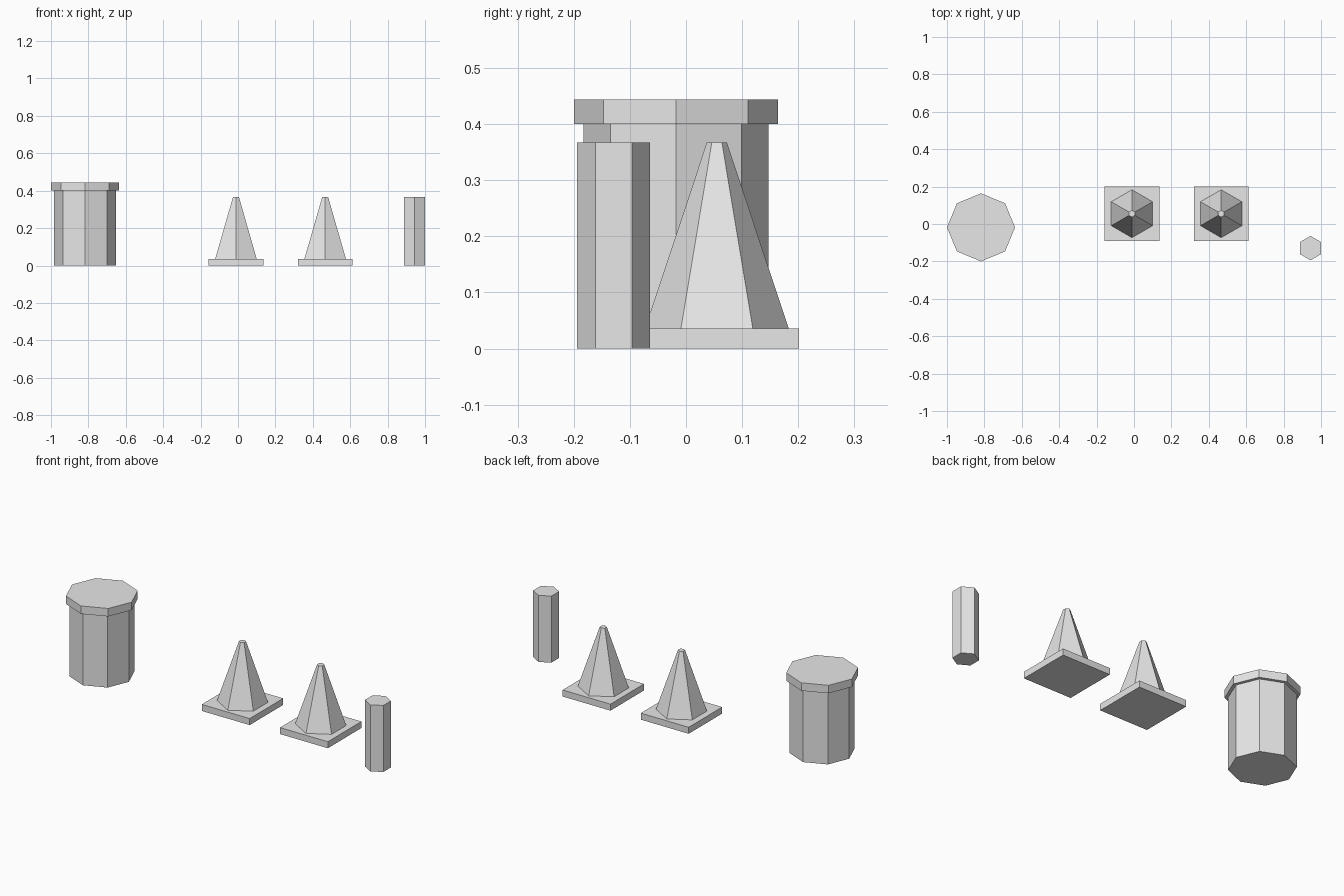
import bpy
import math

if "Cube" in bpy.data.objects:
    bpy.data.objects.remove(bpy.data.objects["Cube"])

grey = bpy.data.materials.new("light_grey")
grey.diffuse_color = (0.8, 0.8, 0.8, 1.0)
grey.use_nodes = True
grey.node_tree.nodes["Principled BSDF"].inputs["Base Color"].default_value = grey.diffuse_color


def prism(name, sides, x, y, z0, z1, r_bottom, r_top, turn=0.0):
    """Flat-sided prism or truncated cone with its first corner at angle `turn` from +y."""
    bpy.ops.mesh.primitive_cone_add(
        vertices=sides, radius1=r_bottom, radius2=r_top, depth=z1 - z0,
        location=(x, y, (z0 + z1) / 2), rotation=(0, 0, turn))
    ob = bpy.context.object
    ob.name = name
    ob.data.materials.append(grey)
    return ob


# Barrel: octagonal body with a wider lid
BX, BY = -0.818, -0.018
prism("barrel_body", 8, BX, BY, 0.0, 0.40, 0.165, 0.165)
prism("barrel_lid", 8, BX, BY, 0.40, 0.444, 0.182, 0.182)

# Two traffic cones: square foot with a six-sided tapered body
for label, x in (("left", -0.011), ("right", 0.466)):
    prism(f"cone_foot_{label}", 4, x, 0.055, 0.0, 0.036,
          0.146 * math.sqrt(2), 0.146 * math.sqrt(2), math.pi / 4)
    prism(f"cone_body_{label}", 6, x, 0.055, 0.036, 0.367, 0.128, 0.018)

# Bollard: slim hexagonal post
prism("bollard", 6, 0.9437, -0.129, 0.0, 0.367, 0.065, 0.065)
